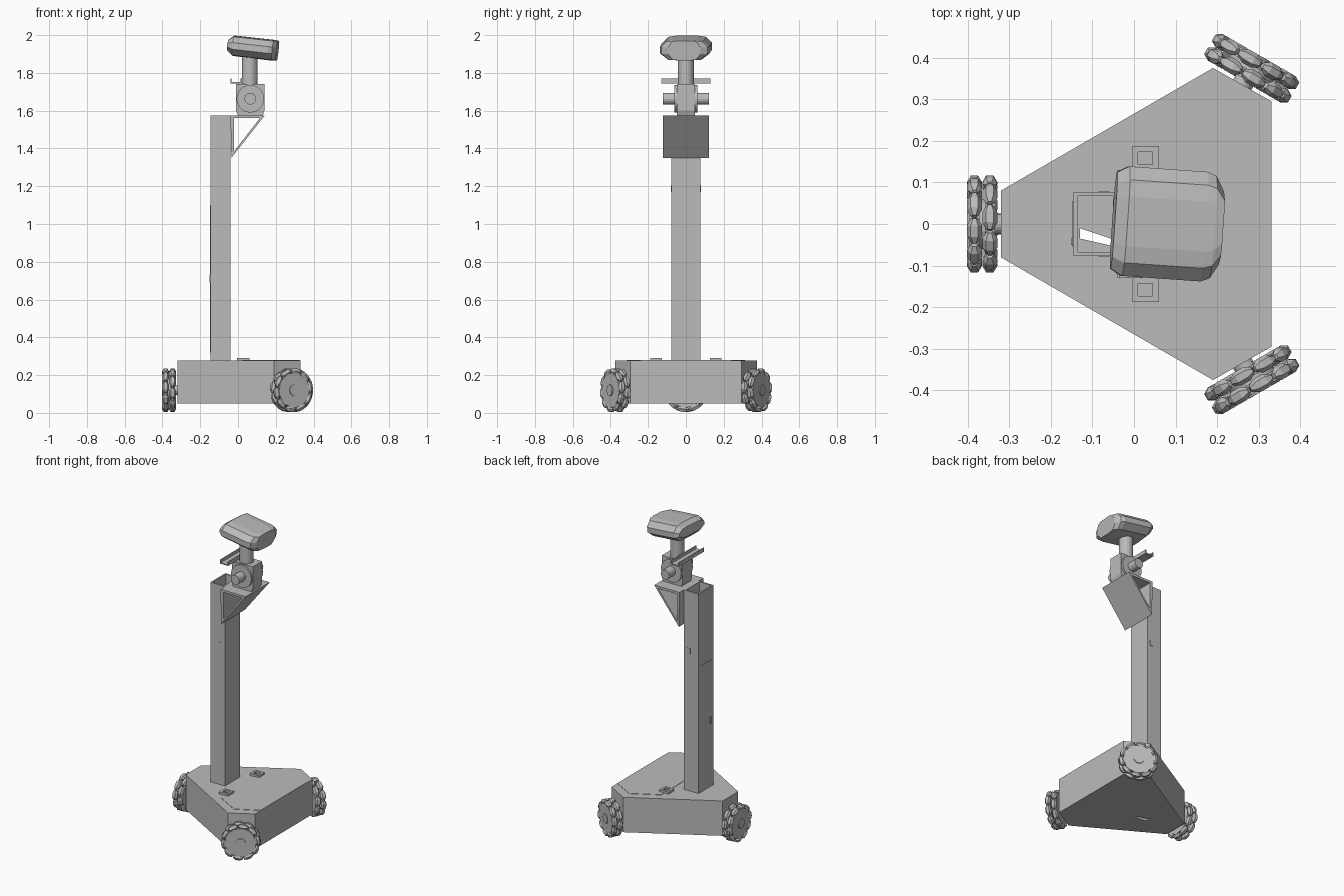
import bpy, bmesh, math
from mathutils import Matrix, Vector

if "Cube" in bpy.data.objects:
    bpy.data.objects.remove(bpy.data.objects["Cube"])

grey = bpy.data.materials.new("plain_grey")
grey.diffuse_color = (0.5, 0.5, 0.5, 1)
grey.use_nodes = True
grey.node_tree.nodes["Principled BSDF"].inputs["Base Color"].default_value = grey.diffuse_color


def add_loft(bm, rings, closed=False, mat=Matrix()):
    """Skin a list of rings; closed joins last to first, otherwise ends are capped."""
    vs = [[bm.verts.new(mat @ Vector(p)) for p in r] for r in rings]
    n = len(rings[0])
    pairs = list(zip(vs, vs[1:])) + ([(vs[-1], vs[0])] if closed else [])
    for a, b in pairs:
        for i in range(n):
            j = (i + 1) % n
            bm.faces.new((a[i], a[j], b[j], b[i]))
    if not closed:
        bm.faces.new(vs[0][::-1])
        bm.faces.new(vs[-1])


def finish(name, bm):
    bmesh.ops.recalc_face_normals(bm, faces=bm.faces)
    me = bpy.data.meshes.new(name)
    bm.to_mesh(me)
    bm.free()
    me.materials.append(grey)
    ob = bpy.data.objects.new(name, me)
    bpy.context.collection.objects.link(ob)
    return ob


def loft(name, rings, closed=False):
    bm = bmesh.new()
    add_loft(bm, rings, closed)
    return finish(name, bm)


def place(pts, axis, h):
    """Put a 2D profile at height h on an axis (z: xy profile, y: xz profile)."""
    return [(a, b, h) if axis == 'z' else (a, h, b) for a, b in pts]


def prism(name, pts, axis, lo, hi):
    return loft(name, [place(pts, axis, lo), place(pts, axis, hi)])


def tube(name, outer, inner, axis, lo, hi):
    return loft(name, [place(outer, axis, lo), place(outer, axis, hi),
                       place(inner, axis, hi), place(inner, axis, lo)], True)


def rect(x0, x1, y0, y1):
    return [(x0, y0), (x1, y0), (x1, y1), (x0, y1)]


def circle(cx, cy, r, n=24):
    return [(cx + r * math.cos(2 * math.pi * i / n), cy + r * math.sin(2 * math.pi * i / n))
            for i in range(n)]


def mirrored(half):
    return half + [(x, -y) for x, y in reversed(half)]


# hexagonal base, with a slot through it below the mast
base = prism("base", mirrored([(-0.32, 0.08), (0.19, 0.375), (0.33, 0.295)]), 'z', 0.05, 0.277)
slot = prism("slot_cutter", [(-0.13, -0.035), (-0.055, -0.052), (-0.055, -0.035), (-0.13, -0.01)],
             'z', 0, 0.4)
slot.hide_render = True
slot.hide_set(True)
cut = base.modifiers.new("slot", 'BOOLEAN')
cut.operation, cut.object, cut.solver = 'DIFFERENCE', slot, 'EXACT'

# lid and its two pull handles
prism("base_lid", mirrored([(0.025, 0.22), (0.19, 0.313), (0.329, 0.238)]), 'z', 0.276, 0.279)
for s in (1, -1):
    y0, y1 = sorted((s * 0.128, s * 0.188))
    tube("lid_handle", rect(-0.005, 0.06, y0, y1), rect(0.01, 0.045, y0 + 0.015, y1 - 0.015),
         'z', 0.276, 0.291)

# hollow mast with rear door and side latches
tube("mast", rect(-0.145, -0.04, -0.077, 0.077), rect(-0.135, -0.05, -0.067, 0.067),
     'z', 0.277, 1.575)
prism("mast_door", rect(-0.148, -0.144, -0.055, 0.055), 'z', 0.32, 1.1)
prism("door_latch", rect(-0.152, -0.147, -0.05, -0.035), 'z', 0.69, 0.73)
for s in (1, -1):
    prism("mast_side_latch", rect(-0.085, -0.06, s * 0.077 - 0.002, s * 0.077 + 0.002),
          'z', 1.17, 1.205)

# triangular head bracket
tube("head_bracket", [(-0.04, 1.575), (0.142, 1.575), (-0.035, 1.35)],
     [(-0.02, 1.56), (0.115, 1.56), (-0.02, 1.385)], 'y', -0.123, 0.123)

# tilt joint: housing, round cheeks, axle, top channel
prism("tilt_housing", [(0.0, 1.574), (0.13, 1.574), (0.14, 1.6), (0.14, 1.74), (-0.01, 1.74),
                       (-0.01, 1.6)], 'y', -0.048, 0.048)
prism("tilt_cheeks", circle(0.065, 1.663, 0.073), 'y', -0.06, 0.06)
prism("tilt_axle", circle(0.065, 1.663, 0.031, 16), 'y', -0.123, 0.123)
prism("top_channel", [(-0.04, 1.745), (0.02, 1.745), (0.02, 1.77), (0.014, 1.77), (0.014, 1.751),
                      (-0.034, 1.751), (-0.034, 1.77), (-0.04, 1.77)], 'y', -0.13, 0.13)
neck = prism("neck", circle(0.062, 0, 0.042), 'z', 1.735, 1.92)

# camera head: bevelled section lofted along x, tilted down and turned a little
half = [(0.0, 0.052), (0.06, 0.052), (0.1, 0.046), (0.132, 0.015), (0.132, -0.02),
        (0.09, -0.052), (0.0, -0.056)]
section = half + [(-y, z) for y, z in reversed(half[1:-1])]
rings = [[(x, y * sy, z * sz) for y, z in section]
         for x, sy, sz in ((-0.128, 0.88, 0.55), (-0.1, 1, 1), (0.09, 1, 1.02),
                           (0.112, 0.93, 1.02), (0.132, 0.66, 0.98))]
head = loft("head", rings)
head.location = (0.078, 0, 1.934)
head.rotation_euler = (0, math.radians(6.5), math.radians(-4))

# omni wheels: two rows of barrel rollers on hubs, one wheel per cut corner
ROLLERS = 10
barrel = [(-0.03, 0.008), (-0.013, 0.018), (0.013, 0.018), (0.03, 0.008)]


def wheel(angle):
    # local x is the axle, pointing away from the base centre
    at = (Matrix.Translation((0.067, 0, 0)) @ Matrix.Rotation(angle, 4, 'Z')
          @ Matrix.Translation((0.432, 0, 0.12)))
    hub, rollers = bmesh.new(), bmesh.new()

    def disc(x0, x1, r, n=20):
        add_loft(hub, [[(x, a, b) for a, b in circle(0, 0, r, n)] for x in (x0, x1)], mat=at)
    for row, off in enumerate((-0.0185, 0.0185)):
        disc(off - 0.012, off + 0.012, 0.092)
        for k in range(ROLLERS):
            turn = 2 * math.pi * (k + row / 2 + 0.25) / ROLLERS
            m = at @ Matrix.Rotation(turn, 4, 'X') @ Matrix.Translation((off, 0, 0.1))
            add_loft(rollers, [[(a, t, b) for a, b in circle(0, 0, r, 6)] for t, r in barrel],
                     mat=m)
    disc(-0.055, 0.0, 0.025)      # axle into the base
    disc(0.0, 0.036, 0.03)        # outer cap
    disc(-0.01, 0.01, 0.06)       # core between rows
    finish("wheel_hub", hub)
    finish("wheel_rollers", rollers)


for deg in (60, 180, 300):
    wheel(math.radians(deg))
